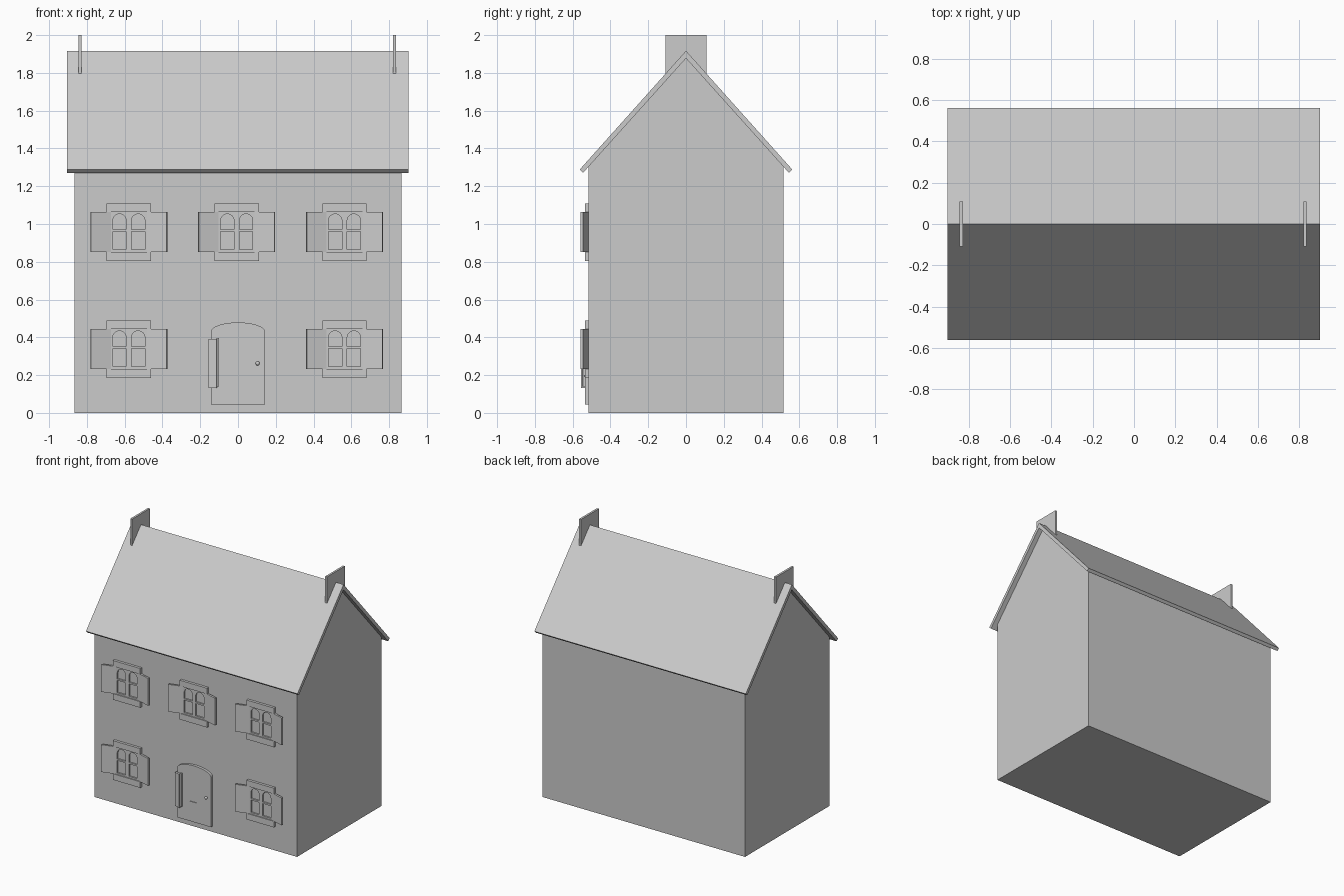
import bpy, bmesh, math
from mathutils import Matrix

if "Cube" in bpy.data.objects:
    bpy.data.objects.remove(bpy.data.objects["Cube"])

# Local (u, v, depth) mapped to world axes for each extrusion direction
AXES = {
    'X': Matrix(((0, 0, 1, 0), (1, 0, 0, 0), (0, 1, 0, 0), (0, 0, 0, 1))),
    'Y': Matrix(((1, 0, 0, 0), (0, 0, -1, 0), (0, 1, 0, 0), (0, 0, 0, 1))),
    'Z': Matrix.Identity(4),
}


def prism(name, loops, axis, a, b):
    """Extrude a flat outline (further loops are holes) along an axis from a to b."""
    cu = bpy.data.curves.new(name, 'CURVE')
    cu.dimensions = '2D'
    cu.fill_mode = 'BOTH'
    cu.extrude = abs(b - a) / 2
    for loop in loops:
        sp = cu.splines.new('POLY')
        sp.points.add(len(loop) - 1)
        for p, (u, v) in zip(sp.points, loop):
            p.co = (u, v, 0, 1)
        sp.use_cyclic_u = True
    tmp = bpy.data.objects.new(name, cu)
    bpy.context.collection.objects.link(tmp)
    mesh = bpy.data.meshes.new_from_object(
        tmp.evaluated_get(bpy.context.evaluated_depsgraph_get()))
    bpy.data.objects.remove(tmp)
    mid = (a + b) / 2
    if axis == 'Y':
        mid = -mid
    bm = bmesh.new()
    bm.from_mesh(mesh)
    bmesh.ops.remove_doubles(bm, verts=bm.verts, dist=1e-5)
    bm.transform(AXES[axis] @ Matrix.Translation((0, 0, mid)))
    bmesh.ops.recalc_face_normals(bm, faces=bm.faces)
    bm.to_mesh(mesh)
    bm.free()
    mesh.name = name
    for p in mesh.polygons:
        p.use_smooth = False
    ob = bpy.data.objects.new(name, mesh)
    bpy.context.collection.objects.link(ob)
    return ob


def rect(x0, x1, z0, z1):
    return [(x0, z0), (x1, z0), (x1, z1), (x0, z1)]


def arched(x0, x1, z0, spring, top, n=12):
    """Rectangle with an elliptical arch on top."""
    c, r = (x0 + x1) / 2, (x1 - x0) / 2
    arc = [(c + r * math.cos(math.pi * i / n),
            spring + (top - spring) * math.sin(math.pi * i / n)) for i in range(n + 1)]
    return [(x0, z0), (x1, z0)] + arc


WALL = -0.515

# House body with gables
prism("house_body", [[(-0.515, 0), (0.515, 0), (0.515, 1.305), (0, 1.877), (-0.515, 1.305)]],
      'X', -0.865, 0.865)

# Roof slab folded over the ridge
prism("roof", [[(0, 1.917), (-0.563, 1.288), (-0.545, 1.271), (0, 1.877),
                (0.545, 1.271), (0.563, 1.288)]], 'X', -0.905, 0.902)

# Thin chimney plates straddling the ridge
for side, x in (("left", -0.837), ("right", 0.829)):
    prism("chimney_" + side, [[(-0.108, 2.0), (-0.108, 1.793), (0, 1.912),
                               (0.108, 1.793), (0.108, 2.0)]], 'X', x - 0.008, x + 0.008)


def window(tag, c, z):
    """Window centred on x = c, with the opening's lower edge at height z."""
    # Sash frame with arched upper panes and square lower panes
    loops = [rect(c - 0.1, c + 0.1, z, z + 0.211)]
    for x0, x1 in ((c - 0.085, c - 0.014), (c + 0.014, c + 0.085)):
        loops.append(arched(x0, x1, z + 0.119, z + 0.166, z + 0.201))
        loops.append(rect(x0, x1, z + 0.012, z + 0.107))
    prism("window_frame_" + tag, loops, 'Y', WALL - 0.012, WALL + 0.004)
    # Lintel and sill
    prism("lintel_" + tag, [rect(c - 0.117, c + 0.117, z + 0.211, z + 0.256)],
          'Y', WALL - 0.02, WALL + 0.004)
    prism("sill_" + tag, [rect(c - 0.117, c + 0.117, z - 0.047, z)],
          'Y', WALL - 0.02, WALL + 0.004)
    # Shutters swung slightly off the wall
    for side, s in (("left", -1), ("right", 1)):
        prism(f"shutter_{side}_{tag}",
              [[(c + s * 0.098, -0.514), (c + s * 0.095, -0.528),
                (c + s * 0.2, -0.559), (c + s * 0.204, -0.545)]],
              'Z', z, z + 0.211)


for tag, c, z in (("upper_left", -0.578, 0.852), ("upper_middle", -0.007, 0.852),
                  ("upper_right", 0.564, 0.852), ("lower_left", -0.578, 0.233),
                  ("lower_right", 0.564, 0.233)):
    window(tag, c, z)

# Arched door, letter slot and knob
prism("door", [arched(-0.143, 0.143, 0.044, 0.43, 0.479, 16)], 'Y', WALL - 0.02, WALL + 0.004)
prism("letter_slot", [rect(-0.037, 0.026, 0.19, 0.2)], 'Y', WALL - 0.025, WALL - 0.015)
bpy.ops.mesh.primitive_uv_sphere_add(segments=16, ring_count=8, radius=0.011,
                                     location=(0.104, WALL - 0.024, 0.262))
knob = bpy.context.object
knob.name = "door_knob"
bpy.ops.object.shade_smooth_by_angle()

# Side board and upright pull bar at the door's left edge
prism("door_side_board", [[(-0.156, -0.544), (-0.114, -0.556), (-0.11, -0.534), (-0.14, -0.514),
                           (-0.156, -0.514)]], 'Z', 0.132, 0.392)
prism("door_pull_bar", [[(-0.114, -0.548), (-0.1, -0.545), (-0.1, -0.53), (-0.114, -0.53)]],
      'Z', 0.14, 0.397)
